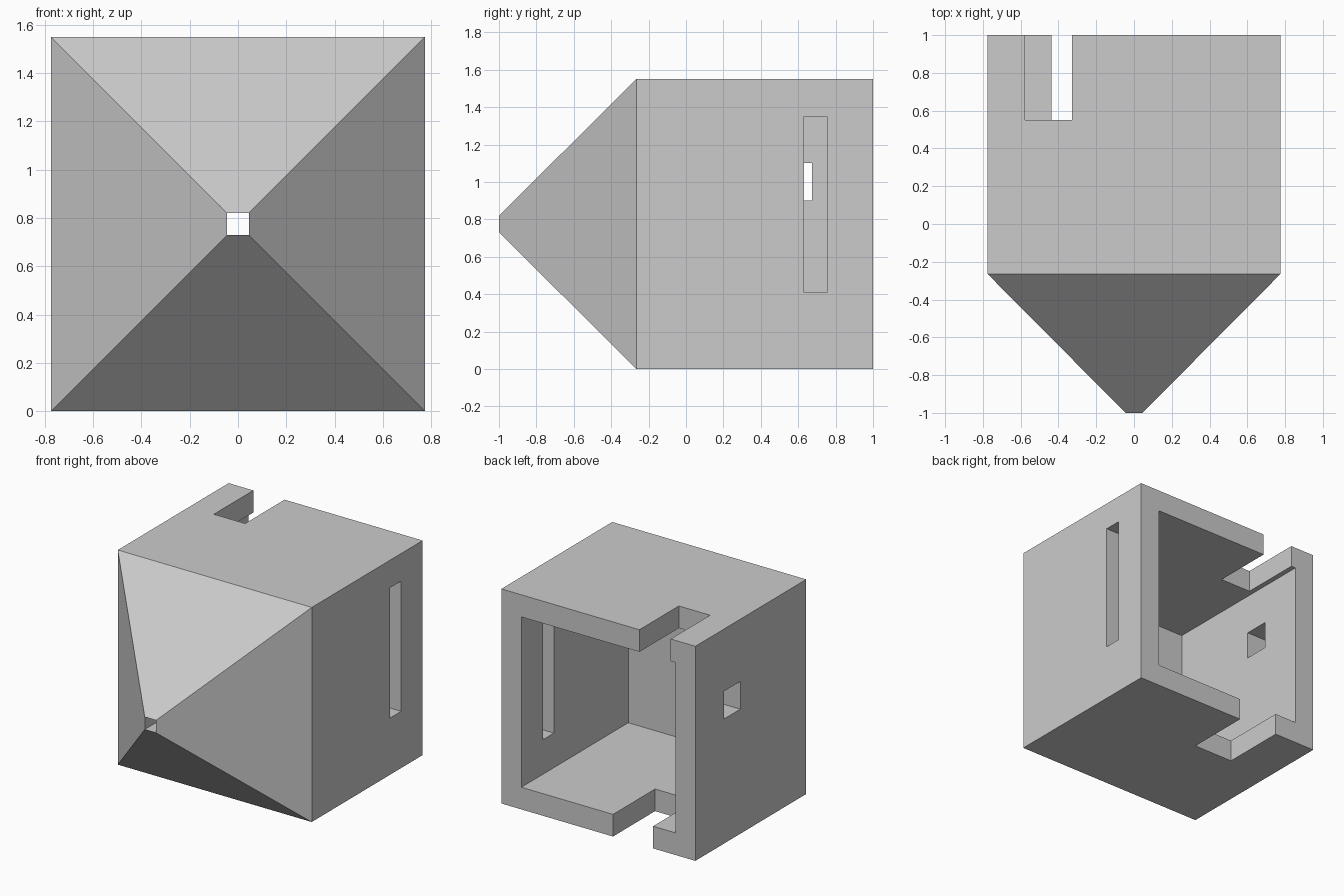
import bpy, bmesh

if "Cube" in bpy.data.objects:
    bpy.data.objects.remove(bpy.data.objects["Cube"])

W, H, MID = 0.775, 1.55, 0.775   # half width, height, middle height
BACK, SHOULDER, APEX = 1.0, -0.265, -1.045


def box(name, x, y, z):
    """Box object spanning the given (min, max) ranges."""
    bm = bmesh.new()
    bmesh.ops.create_cube(bm, size=1)
    for v in bm.verts:
        v.co = [r[0] if c < 0 else r[1] for c, r in zip(v.co, (x, y, z))]
    mesh = bpy.data.meshes.new(name)
    bm.to_mesh(mesh)
    bm.free()
    ob = bpy.data.objects.new(name, mesh)
    bpy.context.collection.objects.link(ob)
    return ob


# solid block with a pyramid nose on its front
housing = box("housing", (-W, W), (SHOULDER, BACK), (0, H))
bm = bmesh.new()
bm.from_mesh(housing.data)
bm.normal_update()
front = min(bm.faces, key=lambda f: f.calc_center_median().y)
nose = bmesh.ops.poke(bm, faces=[front])["verts"][0]
nose.co = (0, APEX, MID)
bmesh.ops.recalc_face_normals(bm, faces=bm.faces)
bm.to_mesh(housing.data)
bm.free()

cuts = {
    "cavity": ((-0.615, 0.615), (-0.22, 1.2), (0.16, 1.39)),
    "nose_hole": ((-0.045, 0.045), (-1.2, 0.0), (MID - 0.045, MID + 0.045)),
    "top_slot": ((-0.578, -0.328), (0.55, 1.2), (1.3, 1.7)),
    "bottom_slot": ((-0.437, -0.117), (0.52, 1.2), (-0.2, 0.25)),
    "right_slot": ((0.5, 0.9), (0.63, 0.755), (0.41, 1.35)),
    "left_window": ((-0.9, -0.5), (0.487, 0.675), (0.90, 1.10)),
}

# hollow the housing and cut its openings
bpy.context.view_layer.objects.active = housing
for name, spans in cuts.items():
    cutter = box(name + "_cutter", *spans)
    cutter.hide_render = True
    mod = housing.modifiers.new(name, 'BOOLEAN')
    mod.operation = 'DIFFERENCE'
    mod.solver = 'EXACT'
    mod.object = cutter
    bpy.ops.object.modifier_apply(modifier=mod.name)
    bpy.data.objects.remove(cutter)
